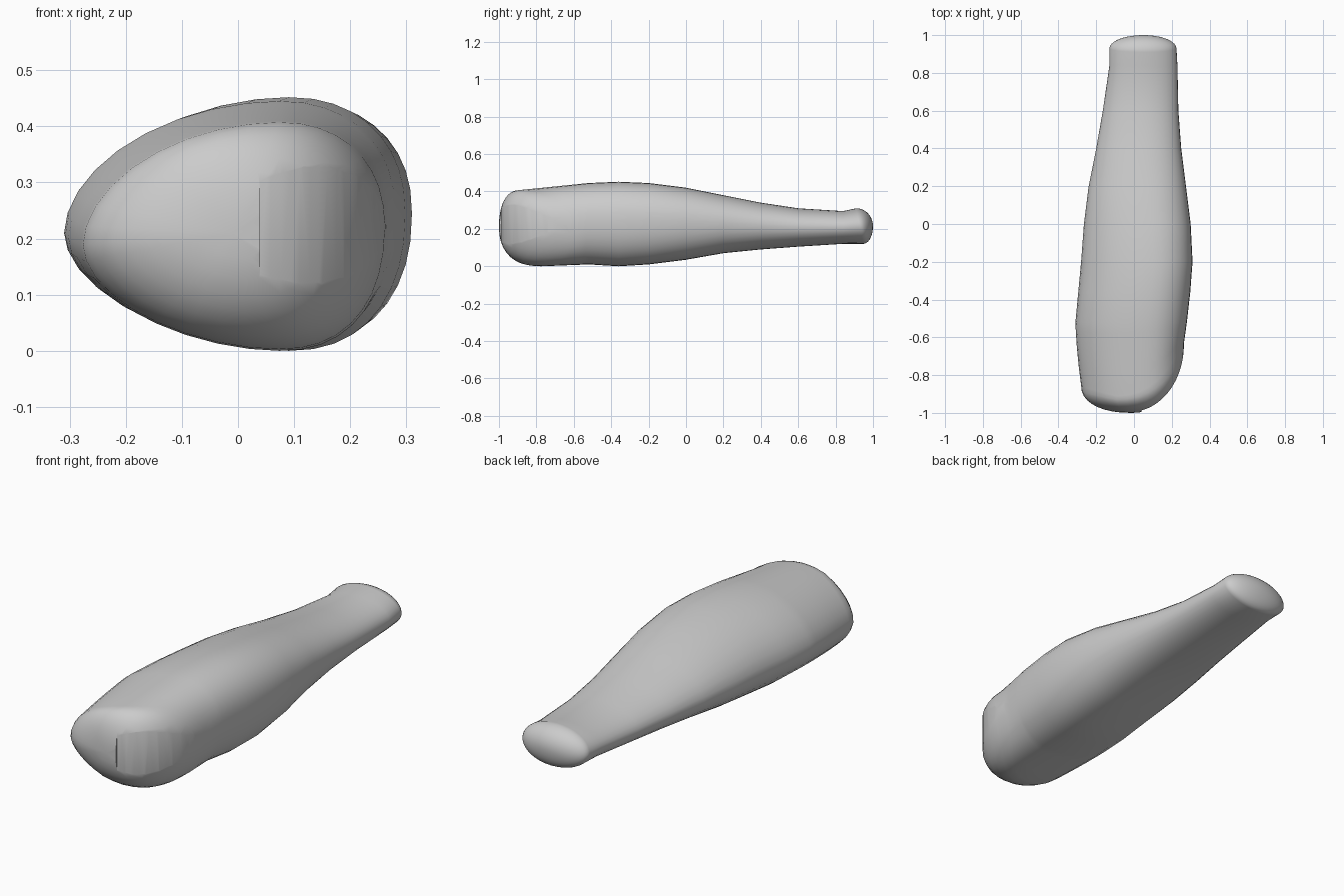
import bpy, bmesh, math

cube = bpy.data.objects.get("Cube")
if cube:
    bpy.data.objects.remove(cube)

SEGS = 36
DOME = 9

# Limb outline: y, x min, x max, z min, z max
STATIONS = [
    (-0.52, -0.31, 0.28, 0.01, 0.445), (-0.36, -0.295, 0.298, 0.0, 0.452),
    (-0.2, -0.28, 0.31, 0.01, 0.445), (0.0, -0.265, 0.30, 0.035, 0.42),
    (0.2, -0.24, 0.275, 0.07, 0.38), (0.4, -0.2, 0.25, 0.09, 0.34),
    (0.6, -0.165, 0.235, 0.105, 0.31), (0.84, -0.13, 0.23, 0.12, 0.295),
]


def section(x0, x1, z0, z1, egg):
    """Egg-shaped outline; egg=1 has a narrow right tip, egg=0 is an ellipse."""
    crest = x0 + (x1 - x0) * (0.5 + 0.15 * egg)
    points = []
    for i in range(SEGS):
        a = 2 * math.pi * i / SEGS
        c, s = math.cos(a), math.sin(a)
        n = 2 + egg * (0.25 if c > 0 else -0.15)
        px = abs(c) ** (2 / n) * (x1 - crest if c > 0 else x0 - crest)
        mid = z0 + (z1 - z0) * (0.5 + 0.04 * egg * c)
        pz = mid + abs(s) ** (2 / n) * (z1 - mid if s > 0 else z0 - mid)
        points.append((crest + px, pz))
    return points


def dome(seam, tip, power):
    """Rings shrinking from a seam ring towards a rounded tip."""
    rings = []
    for k in range(1, DOME):
        a = math.pi / 2 * k / DOME
        c, s = math.cos(a) ** (2 / power), math.sin(a) ** (2 / power)
        rings.append([(tip[0] + (x - tip[0]) * c, y + (tip[1] - y) * s,
                       tip[2] + (z - tip[2]) * c) for x, y, z in seam])
    return rings


def front_seam_y(x, z):
    """The open end slants back on the left side and slightly underneath."""
    h = (z - 0.2) / 0.2
    if x < -0.1:
        y = -0.91 - 0.05 * (x + 0.1) / 0.18 * -1 + 0.1 * (-0.1 - x) / 0.18
    else:
        y = -0.91 + 0.28 * ((x + 0.1) / 0.363) ** 2.5
    return y + max(0, -h) * 0.09


def make_object(name, bm, material):
    mesh = bpy.data.meshes.new(name)
    bmesh.ops.recalc_face_normals(bm, faces=bm.faces)
    bm.to_mesh(mesh)
    bm.free()
    mesh.materials.append(material)
    obj = bpy.data.objects.new(name, mesh)
    bpy.context.collection.objects.link(obj)
    return obj


grey = bpy.data.materials.new("light_grey")
grey.use_nodes = True
grey.diffuse_color = (0.6, 0.6, 0.6, 1)
grey.node_tree.nodes["Principled BSDF"].inputs["Base Color"].default_value = grey.diffuse_color

# Limb rings
limb = []
for y, x0, x1, z0, z1 in STATIONS:
    egg = min(1, max(0, (1.0 - y) / 1.1))
    limb.append([(x, y, z) for x, z in section(x0, x1, z0, z1, egg)])

# Slanted front opening, with blended rings joining it to the limb
front_seam = [(x, front_seam_y(x, z), z) for x, z in section(-0.28, 0.265, 0.0, 0.41, 1)]
blend = []
for t in (0.3, 0.6, 0.85):
    ring = []
    for p, q in zip(front_seam, limb[0]):
        x, y, z = (a + (b - a) * t for a, b in zip(p, q))
        swell = 0.06 * t * (1 - t)
        ring.append((x * (1 + (swell if x < 0 else 0)), y, z))
    blend.append(ring)

# Narrow back opening
back_seam = [(x, 0.93 - 0.2 * (z - 0.21), z)
             for x, z in section(-0.13, 0.225, 0.12, 0.31, 0.1)]

front_tip, back_tip = (-0.01, -1.0, 0.21), (0.05, 1.0, 0.215)
rings = (dome(front_seam, front_tip, 2.25)[::-1] + [front_seam] + blend + limb
         + [back_seam] + dome(back_seam, back_tip, 2))

# Skin the rings and close both tips
bm = bmesh.new()
loops = [[bm.verts.new(p) for p in ring] for ring in rings]
for a, b in zip(loops, loops[1:]):
    for i in range(SEGS):
        j = (i + 1) % SEGS
        bm.faces.new((a[i], a[j], b[j], b[i]))
for loop, tip in ((loops[0], front_tip), (loops[-1], back_tip)):
    centre = bm.verts.new(tip)
    for i in range(SEGS):
        bm.faces.new((loop[i], loop[(i + 1) % SEGS], centre))
limb_obj = make_object("limb", bm, grey)

# Upright curved cutter that trims the left side of the front dome
bm = bmesh.new()
outline = []
for k in range(21):
    a = math.radians(12 + 78 * k / 20)
    outline.append((-0.02 + 0.284 * math.sin(a), -0.64 - 0.355 * math.cos(a)))
outline += [(0.5, -0.64), (0.5, -1.1), (outline[0][0], -1.1)]
face = bm.faces.new([bm.verts.new((x, y, -0.1)) for x, y in outline])
top = bmesh.ops.extrude_face_region(bm, geom=[face])
bmesh.ops.translate(bm, vec=(0, 0, 0.7),
                    verts=[v for v in top["geom"] if isinstance(v, bmesh.types.BMVert)])
cutter = make_object("dome_cutter", bm, grey)
cutter.hide_render = True

# Apply the trim, then drop the cutter
bpy.context.view_layer.objects.active = limb_obj
limb_obj.select_set(True)
trim = limb_obj.modifiers.new("trim", "BOOLEAN")
trim.operation = "DIFFERENCE"
trim.solver = "EXACT"
trim.object = cutter
bpy.ops.object.modifier_apply(modifier=trim.name)
bpy.data.objects.remove(cutter)
bpy.ops.object.shade_smooth_by_angle(angle=math.radians(25))
